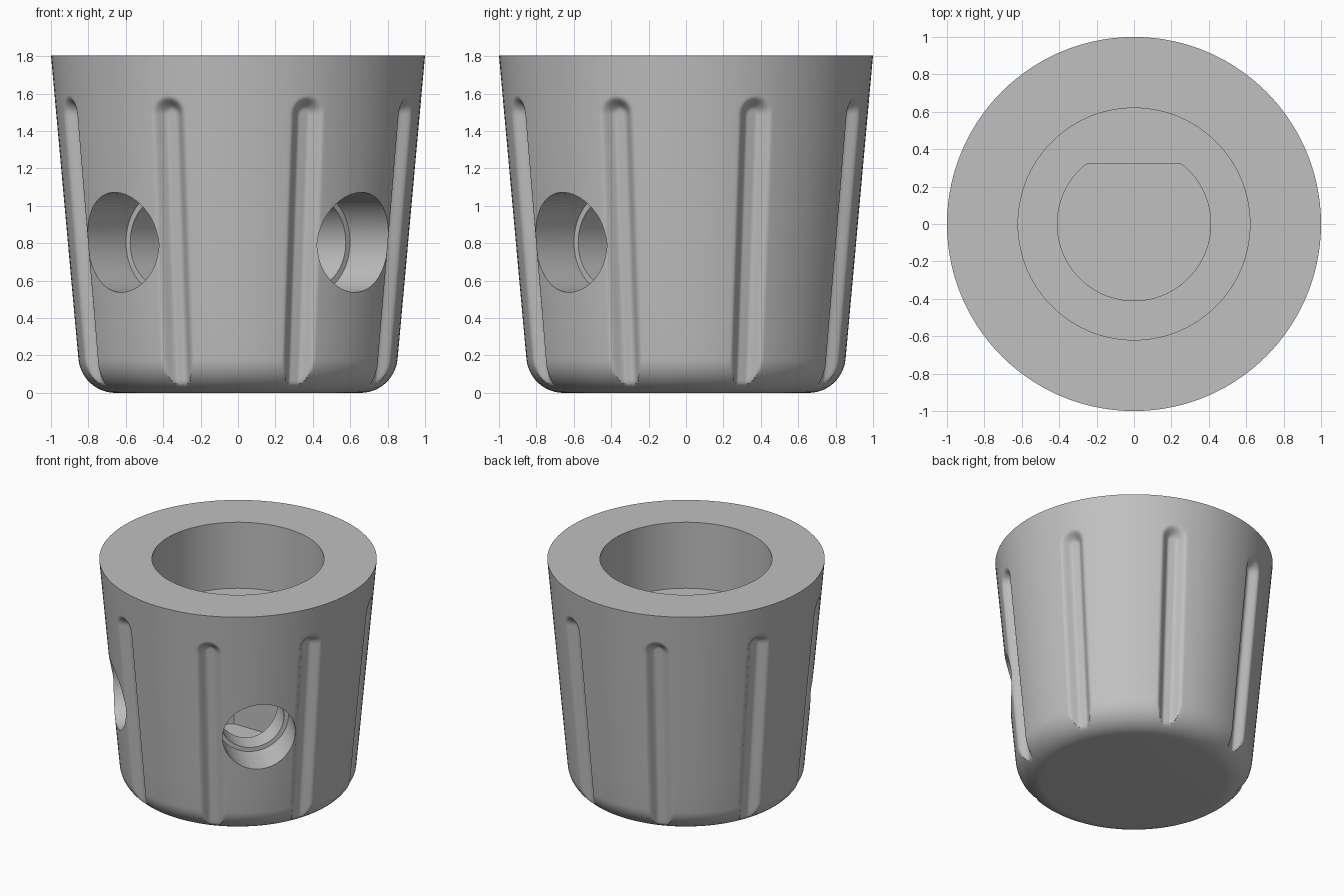
import bpy, bmesh, math
from mathutils import Matrix

if "Cube" in bpy.data.objects:
    bpy.data.objects.remove(bpy.data.objects["Cube"])

grey = bpy.data.materials.new("grey plastic")
grey.diffuse_color = (0.53, 0.53, 0.53, 1)
grey.use_nodes = True
grey.node_tree.nodes["Principled BSDF"].inputs["Base Color"].default_value = grey.diffuse_color

HEIGHT, FILLET = 1.805, 0.2
GROOVE_DEPTH, GROOVE_TOP = 0.06, 1.49


def wall(z):
    """Radius of the tapered outer wall."""
    return 0.837 + 0.163 * z / HEIGHT


def groove(offset, z):
    """Depth of a soft-edged groove, rounded off at its upper end."""
    d = math.hypot(wall(z) * offset, max(0, z - GROOVE_TOP))
    t = min(1, max(0, (d - 0.025) / 0.07))
    return GROOVE_DEPTH * (1 - t * t * (3 - 2 * t))


# Columns: fine across each of the eight grooves, coarser between them
fine = [0.6 * i for i in range(-12, 13)]
coarse = [7.2 + 3.06 * i for i in range(1, 6)]
offsets = [-c for c in reversed(coarse[:-1])] + fine + coarse
columns = [(math.radians(22.5 + 45 * k + o), math.radians(o))
           for k in range(8) for o in offsets]

# Outer rows: rounded base, straight wall, fine rows at the groove ends
outer = []
for i in range(15):
    a = math.radians(-90 + 84.8 * i / 14)
    outer.append((0.654 + FILLET * math.cos(a), FILLET + FILLET * math.sin(a)))
for z in [0.4, 0.7, 1.0, 1.25] + [1.4 + 0.0125 * i for i in range(17)] + [HEIGHT]:
    outer.append((wall(z), z))

bm = bmesh.new()
rings = []
for r, z in outer:
    ring = []
    for a, o in columns:
        rr = min(r, wall(z) - groove(o, z))
        ring.append(bm.verts.new((rr * math.cos(a), rr * math.sin(a), z)))
    rings.append(ring)

# Round bore, then a D-shaped socket with its flat towards the back
for r, z, flat in [(0.62, HEIGHT, 9), (0.62, 1.28, 9), (0.41, 1.28, 0.32), (0.41, 0.3, 0.32)]:
    rings.append([bm.verts.new((r * math.cos(a), min(flat, r * math.sin(a)), z))
                  for a, o in columns])
n = len(columns)
for low, high in zip(rings, rings[1:]):
    for i in range(n):
        j = (i + 1) % n
        bm.faces.new((low[i], low[j], high[j], high[i]))
bm.faces.new(list(reversed(rings[0])))
bm.faces.new(rings[-1])
bmesh.ops.recalc_face_normals(bm, faces=bm.faces)
mesh = bpy.data.meshes.new("knob_body")
bm.to_mesh(mesh)
bm.free()
mesh.materials.append(grey)
body = bpy.data.objects.new("knob_body", mesh)
bpy.context.collection.objects.link(body)
bpy.context.view_layer.objects.active = body
body.select_set(True)


def drill(side, radius, start, end):
    """Cut a level hole through the wall, 45 degrees left or right of the front."""
    b = bmesh.new()
    bmesh.ops.create_cone(b, cap_ends=True, segments=64, radius1=radius,
                          radius2=radius, depth=end - start)
    b.transform(Matrix.Rotation(math.radians(-90 + 45 * side), 4, 'Z')
                @ Matrix.Translation(((start + end) / 2, 0, 0.805))
                @ Matrix.Rotation(math.pi / 2, 4, 'Y'))
    m = bpy.data.meshes.new("hole_cutter")
    b.to_mesh(m)
    b.free()
    m.materials.append(grey)
    cutter = bpy.data.objects.new("hole_cutter", m)
    cutter.hide_render = True
    bpy.context.collection.objects.link(cutter)
    mod = body.modifiers.new("hole", 'BOOLEAN')
    mod.operation, mod.solver, mod.object = 'DIFFERENCE', 'EXACT', cutter
    bpy.ops.object.modifier_apply(modifier=mod.name)
    bpy.data.objects.remove(cutter)


# Two stepped set-screw holes
for side in (-1, 1):
    drill(side, 0.235, 0.15, 0.75)
    drill(side, 0.267, 0.58, 1.2)

bpy.ops.object.shade_smooth_by_angle(angle=math.radians(30))
